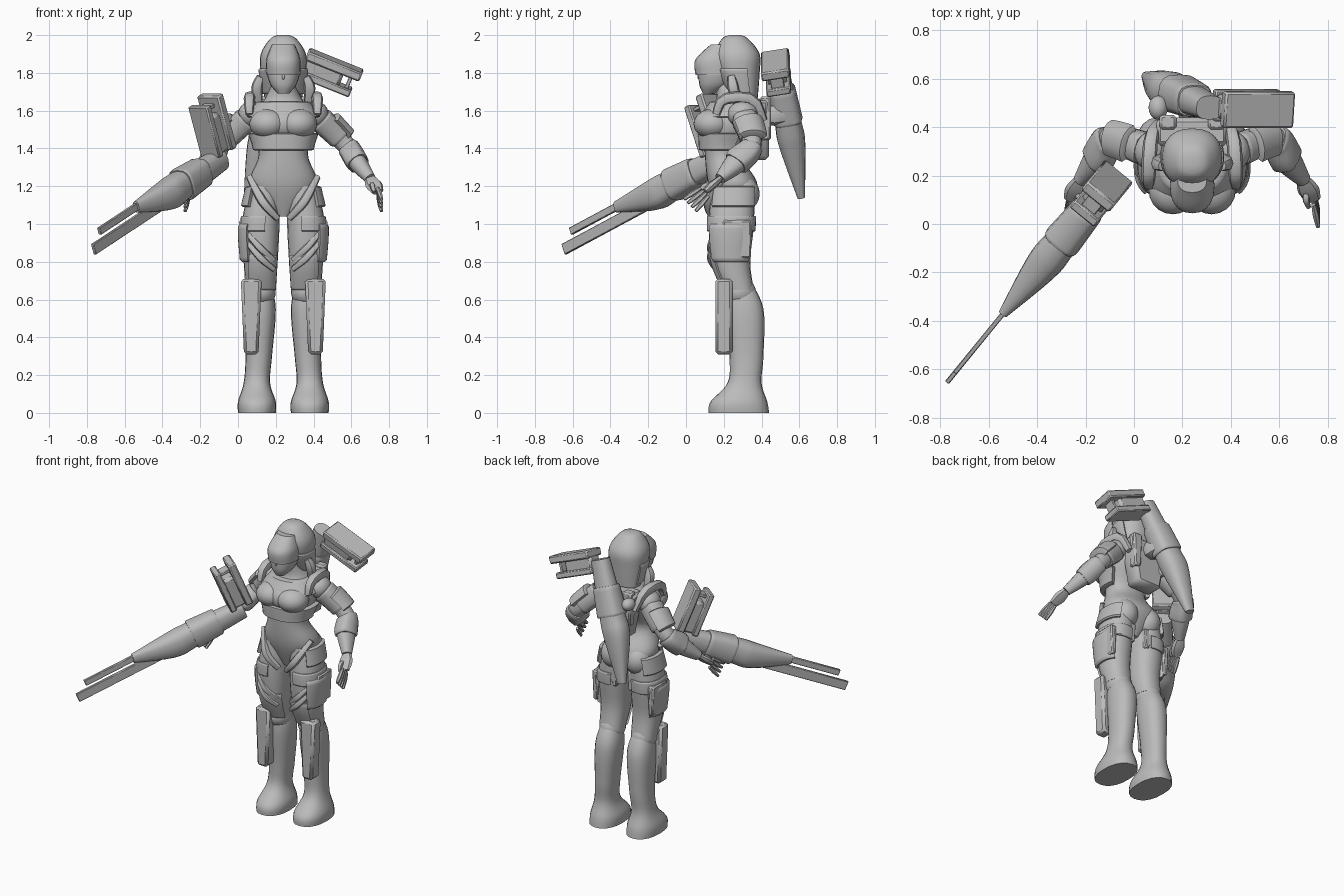
import bpy, bmesh, math
from mathutils import Vector, Matrix

if "Cube" in bpy.data.objects:
    bpy.data.objects.remove(bpy.data.objects["Cube"])

CENTRE = 0.24  # body centre line; parts are laid out relative to it
GREY = (0.5, 0.5, 0.5, 1)
X, Y, Z = Vector((1, 0, 0)), Vector((0, 1, 0)), Vector((0, 0, 1))
MIDDLE, PAIR = {"": 1}, {"left_": 1, "right_": -1}

material = bpy.data.materials.new("plain_grey")
material.use_nodes = True
material.diffuse_color = GREY
material.node_tree.nodes["Principled BSDF"].inputs["Base Color"].default_value = GREY


def finish(name, bm, mirror, bevel=0):
    """Turn a bmesh into a shaded object on its side of the body."""
    for vert in bm.verts:
        vert.co.x = vert.co.x * mirror + CENTRE
    bmesh.ops.recalc_face_normals(bm, faces=bm.faces)
    if bevel:
        bmesh.ops.bevel(bm, geom=bm.edges[:], offset=bevel, segments=1, affect="EDGES")
    mesh = bpy.data.meshes.new(name)
    bm.to_mesh(mesh)
    bm.free()
    mesh.materials.append(material)
    part = bpy.data.objects.new(name, mesh)
    bpy.context.collection.objects.link(part)
    bpy.ops.object.select_all(action="DESELECT")
    part.select_set(True)
    bpy.context.view_layer.objects.active = part
    bpy.ops.object.shade_smooth_by_angle(angle=math.radians(42))


def sample(stations, place):
    """Smooth curve through stations of position, width and depth."""
    last = len(stations) - 1
    i = min(int(place), last - 1)
    t = place - i
    before, here, after, beyond = (
        Vector(stations[max(0, min(last, k))]) for k in range(i - 1, i + 3))
    slope_in, slope_out = (after - before) / 2, (beyond - here) / 2
    ease = t * t * (3 - 2 * t)
    return (here.lerp(after, ease) + slope_in * (t * (1 - t) ** 2)
            - slope_out * (t * t * (1 - t)))


def wrap(name, stations, sides=MIDDLE, span=None, grow=0, arc=None, ref=None,
         square=2.3, count=20, steps=16):
    """Skin a form, or fit armour over a span and arc of that form.
    Rings lie level unless ref is given, which sets them square to the path."""
    start, end = span or (0, len(stations) - 1)
    rows = [sample(stations, start + (end - start) * i / steps) for i in range(steps + 1)]
    first, last = arc or (0, 360)
    rings = []
    for i, row in enumerate(rows):
        across, along = X, Y
        if ref:
            ahead = (rows[min(i + 1, steps)] - rows[max(i - 1, 0)]).xyz.normalized()
            across = ahead.cross(ref).normalized()
            along = ahead.cross(across)
        swell = grow / 2 if i in (0, steps) else grow
        outer, inner = [], []
        for k in range(count + 1 if arc else count):
            turn = math.radians(first + (last - first) * k / count)
            c, s = (math.copysign(abs(v) ** (2 / square), v)
                    for v in (math.cos(turn), math.sin(turn)))
            for ring, extra in ((outer, swell), (inner, -0.01)):
                ring.append(row.xyz + across * c * (row[3] + extra) + along * s * (row[4] + extra))
        rings.append(outer + inner[::-1] if arc else outer)
    for side, mirror in sides.items():
        bm = bmesh.new()
        loops = [[bm.verts.new(point) for point in ring] for ring in rings]
        for low, high in zip(loops, loops[1:]):
            for k in range(len(low)):
                bm.faces.new((low[k - 1], low[k], high[k], high[k - 1]))
        bm.faces.new(loops[0])
        bm.faces.new(loops[-1])
        finish(side + name, bm, mirror)


def rod(name, points, radius, sides=MIDDLE, ref=Y, flat=1, count=8):
    """Round or flattened bar that narrows a little at both ends."""
    ends = (0, len(points) - 1)
    radii = [radius * (0.7 if i in ends else 1) for i in range(len(points))]
    wrap(name, [(*p, r * flat, r) for p, r in zip(points, radii)], sides, ref=ref,
         count=count, steps=8)


def ball(name, centre, radii, sides=MIDDLE):
    for side, mirror in sides.items():
        bm = bmesh.new()
        bmesh.ops.create_uvsphere(bm, u_segments=20, v_segments=12, radius=1,
                                  matrix=Matrix.Translation(centre) @ Matrix.Diagonal((*radii, 1)))
        finish(side + name, bm, mirror)


def slab(name, centre, size, taper=1, sides=MIDDLE, axes=(X, Y, Z)):
    """Chamfered block; taper narrows its lower end."""
    for side, mirror in sides.items():
        bm = bmesh.new()
        bmesh.ops.create_cube(bm, size=1)
        for vert in bm.verts:
            if vert.co.z < 0:
                vert.co.x *= taper
            vert.co = Vector(centre) + sum(
                (a * s * v for a, s, v in zip(axes, size, vert.co)), Vector())
        finish(side + name, bm, mirror, min(size) / 6)


# torso with fitted chest armour
body = [(0, .24, 1.04, .04, .06), (0, .25, 1.2, .18, .13), (0, .2, 1.37, .13, .1),
        (0, .25, 1.55, .17, .15), (0, .26, 1.66, .1, .1), (0, .21, 1.76, .05, .06)]
wrap("torso", body, count=28, steps=30)
wrap("rib_band", body, span=(2.1, 2.6), grow=.03, arc=(-200, 20))
wrap("chest_yoke", body, span=(3.1, 3.9), grow=.03, arc=(-180, 0))
ball("breast_armour", (.08, .14, 1.53), (.1, .1, .08), PAIR)
ball("breast_bridge", (0, .14, 1.53), (.1, .08, .08))
ball("buttock", (.09, .29, 1.16), (.09, .1, .1), PAIR)
rod("hip_ridge", [(.18, .2, 1.25), (.11, .12, 1.12), (.03, .14, 1.03)], .025, PAIR)
rod("shoulder_strap", [(.18, .16, 1.58), (.18, .2, 1.66), (.17, .35, 1.66), (.14, .41, 1.55)],
    .03, PAIR, ref=X)
slab("back_skirt", (.06, .33, 1.02), (.05, .04, .13), .6, PAIR)

# backpack
slab("backpack", (0, .38, 1.5), (.3, .12, .32), .6)
slab("backpack_lug", (.1, .42, 1.56), (.07, .06, .23), .7, PAIR)
rod("weapon_mount", [(0, .4, 1.58), (0, .47, 1.58), (0, .54, 1.58)], .06, ref=Z)
ball("thruster", (-.14, .48, 1.62), (.04, .05, .04))

# head, visor and helmet
face = [(0, .12, 1.69, .03, .03), (0, .15, 1.74, .07, .08),
        (0, .17, 1.82, .09, .1), (0, .19, 1.9, .08, .08)]
visor = [(0, .16, 1.79, .09, .11), (0, .16, 1.87, .09, .11), (0, .18, 1.95, .06, .05)]
helmet = [(0, .31, 1.67, .1, .07), (0, .28, 1.8, .12, .11), (0, .27, 1.9, .12, .12),
          (0, .26, 1.98, .07, .07), (0, .26, 2, .03, .03)]
wrap("face", face)
wrap("visor", visor)
wrap("helmet", helmet, count=24)
wrap("cheek_guard", helmet, PAIR, span=(.2, 1.2), grow=.01, arc=(-60, 20))
ball("nose", (0, .08, 1.78), (.01, .02, .02))
ball("lips", (0, .08, 1.75), (.02, .01, .01))
rod("neck_collar", [(.12, .24, 1.78), (.14, .25, 1.72), (.13, .27, 1.64)], .03, PAIR)

# arms with fitted guards
arm = [(.17, .3, 1.58, .06, .06), (.33, .35, 1.42, .05, .05),
       (.39, .27, 1.33, .05, .06), (.46, .18, 1.24, .03, .03)]
wrap("arm", arm, PAIR, ref=Y, steps=20)
wrap("upper_arm_guard", arm, PAIR, span=(.2, .8), grow=.01, ref=Y, square=3, count=12)
wrap("arm_pad", arm, PAIR, span=(.4, .9), grow=.035, arc=(-70, 50), ref=Y, count=6)
wrap("forearm_guard", arm, PAIR, span=(1.1, 2.1), grow=.01, ref=Y, square=3, count=12)
ball("shoulder", arm[0][:3], (.07, .08, .07), PAIR)
ball("elbow", arm[1][:3], (.05, .05, .05), PAIR)

# hands: fingers fan out from the palm
wrist, knuckles = Vector(arm[-1][:3]), Vector((.5, .1, 1.17))
rod("palm", [wrist, wrist.lerp(knuckles, .5), knuckles], .045, PAIR, ref=X, flat=.5)
spread = (Y - Z) * .014
reach = Vector((.01, -.04, -.035))
for i in range(4):
    fan = spread * (i - 1.5)
    root = knuckles + fan
    rod(f"finger_{i + 1}", [root, root + reach + fan / 4, root + reach * 2 + fan / 2],
        .013, PAIR, ref=X, count=6)
thumb_root = wrist + reach
rod("thumb", [thumb_root, thumb_root - Y * .04, thumb_root + reach - Y * .03], .014, PAIR, ref=X)

# legs with fitted guards
thigh = [(.1, .25, 1.2, .08, .11), (.12, .24, 1, .1, .12),
         (.12, .24, .8, .09, .1), (.12, .28, .65, .08, .08)]
boot = [(.14, .28, 0, .1, .16), (.14, .28, .06, .1, .15), (.14, .31, .16, .07, .09),
        (.13, .32, .3, .07, .09), (.12, .31, .55, .08, .1), (.12, .28, .7, .05, .06)]
wrap("thigh", thigh, PAIR)
wrap("boot", boot, PAIR, steps=30)
wrap("hip_guard", thigh, PAIR, span=(0, .6), grow=.02, arc=(-50, 60))
wrap("thigh_band", thigh, PAIR, span=(.8, 1.2), grow=.01, arc=(-100, 110))
wrap("thigh_guard", thigh, PAIR, span=(1, 2), grow=.02, arc=(-55, 50))
wrap("lower_thigh_guard", thigh, PAIR, span=(1.8, 3), grow=.01, arc=(-150, -50))
for i in range(2):
    drop = Z * i * .05
    points = [(.19, .15, .95), (.12, .13, .87), (.05, .16, .81)]
    rod(f"thigh_ridge_{i + 1}", [Vector(p) - drop for p in points], .02, PAIR)
slab("hip_pouch", (.21, .27, .92), (.05, .15, .2), .6, PAIR)
ball("knee", (.12, .28, .64), (.08, .09, .08), PAIR)
slab("shin_guard", (.17, .2, .51), (.11, .09, .4), .7, PAIR)


def weapon(name, rear, muzzle, up, bladed):
    """Long gun from rear to muzzle with a bracket standing along up."""
    rear, muzzle = Vector(rear), Vector(muzzle)
    ahead = (muzzle - rear).normalized()
    side = ahead.cross(up).normalized()
    rise = side.cross(ahead)

    def block(part, start, end, low, high, width):
        centre = rear + ahead * (start + end) / 2 + rise * (low + high) / 2
        slab(f"{name}_{part}", centre, (end - start, width, high - low), axes=(ahead, side, rise))

    def station(distance, height, width, depth):
        return (*(rear + ahead * distance + rise * height), width, depth)

    barrel = [station(0, -.04, .05, .06), station(.36, -.04, .07, .08),
              station(.5, -.04, .07, .08), station((muzzle - rear).length, 0, .02, .03)]
    wrap(f"{name}_body", barrel, ref=rise, square=2.6, count=16)
    wrap(f"{name}_sleeve", barrel, span=(.5, 1), grow=.01, ref=rise, square=3, count=16)
    block("bracket_rear", -.07, -.02, 0, .31, .15)
    block("bracket_front", .04, .08, 0, .29, .13)
    block("bracket_web", -.04, .06, 0, .22, .1)
    block("bracket_rib", -.04, .06, .25, .27, .07)
    if bladed:
        block("upper_blade", .6, 1.09, -.02, .02, .02)
        block("lower_blade", .5, 1.17, -.1, -.04, .02)


# hand-held and back-mounted weapons
weapon("hand_gun", (-.34, .17, 1.38), (-.78, -.37, 1.09), Z, True)
weapon("back_gun", (.11, .48, 1.86), (-.18, .61, 1.14), X - Z * .4, False)
